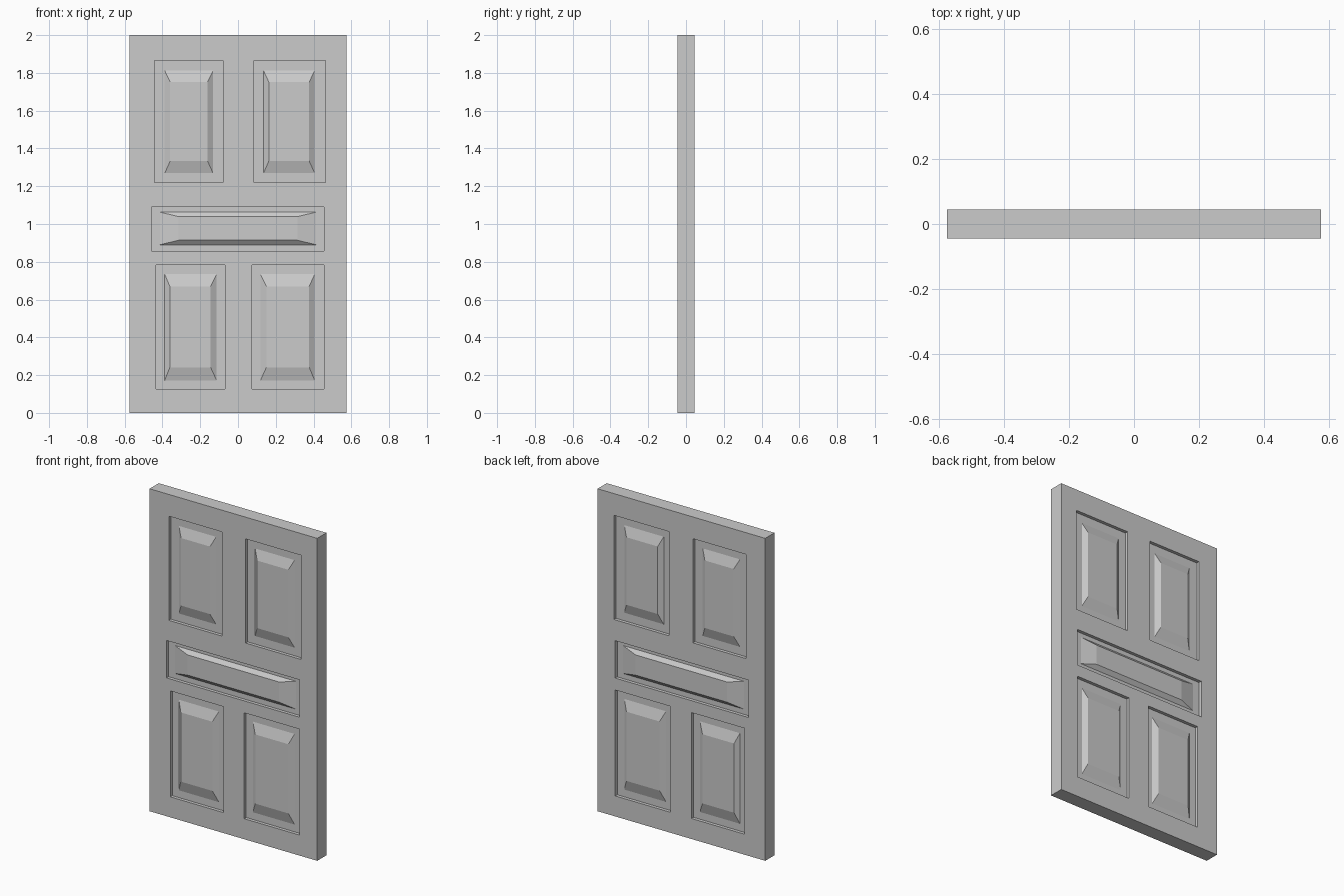
import bpy, bmesh

if "Cube" in bpy.data.objects:
    bpy.data.objects.remove(bpy.data.objects["Cube"])

WIDTH, HEIGHT, HALF = 1.15, 2.0, 0.045   # slab size, half thickness
DEPTH = 0.02                             # recess depth
RAISE = 0.02                             # height of the raised fields

# name: recess, field base, field top, each as (x0, x1, z0, z1)
PANELS = {
    "upper_left": ((-.443, -.079, 1.219, 1.865), (-.388, -.132, 1.269, 1.812), (-.359, -.161, 1.333, 1.752)),
    "upper_right": ((.084, .464, 1.219, 1.865), (.135, .406, 1.269, 1.812), (.163, .377, 1.333, 1.752)),
    "middle": ((-.459, .454, .858, 1.09), (-.414, .414, .89, 1.063), (-.314, .314, .914, 1.039)),
    "lower_left": ((-.433, -.069, .127, .784), (-.388, -.113, .172, .734), (-.361, -.145, .241, .67)),
    "lower_right": ((.074, .454, .127, .784), (.119, .406, .172, .734), (.15, .377, .241, .67)),
}


def add_prism(bm, rect_a, ya, rect_b, yb, closed=True):
    """Join two rectangles lying at depths ya and yb."""
    def ring(r, y):
        return [bm.verts.new((x, y, z)) for x, z in
                ((r[0], r[2]), (r[1], r[2]), (r[1], r[3]), (r[0], r[3]))]
    a, b = ring(rect_a, ya), ring(rect_b, yb)
    faces = [bm.faces.new(b)]
    faces += [bm.faces.new((a[i], a[(i + 1) % 4], b[(i + 1) % 4], b[i])) for i in range(4)]
    if closed:
        bm.faces.new(a[::-1])
    # ring order faces -y, so flip for prisms pointing to +y
    if yb > ya:
        bmesh.ops.reverse_faces(bm, faces=[f for f in bm.faces if b[0] in f.verts or a[0] in f.verts
                                           or b[2] in f.verts or a[2] in f.verts])


def make_object(name, bm):
    mesh = bpy.data.meshes.new(name)
    bm.to_mesh(mesh)
    bm.free()
    obj = bpy.data.objects.new(name, mesh)
    bpy.context.collection.objects.link(obj)
    return obj


# Door slab
bm = bmesh.new()
slab = (-WIDTH / 2, WIDTH / 2, 0, HEIGHT)
add_prism(bm, slab, HALF, slab, -HALF)
door = make_object("door_slab", bm)

# Recesses on both faces
bm = bmesh.new()
for recess, _, _ in PANELS.values():
    for s in (-1, 1):
        add_prism(bm, recess, s * (HALF - DEPTH), recess, s * (HALF + 0.05))
cutter = make_object("recess_cutter", bm)
cutter.hide_render = True
cutter.hide_set(True)
cut = door.modifiers.new("recesses", 'BOOLEAN')
cut.operation = 'DIFFERENCE'
cut.solver = 'EXACT'
cut.object = cutter

# Bake the cut so no helper remains
bpy.context.view_layer.objects.active = door
bpy.ops.object.modifier_apply(modifier=cut.name)
bpy.data.objects.remove(cutter)

# Raised bevelled fields in each recess, front and back
for name, (_, base, top) in PANELS.items():
    for side, s in (("front", -1), ("back", 1)):
        bm = bmesh.new()
        floor = HALF - DEPTH
        add_prism(bm, base, s * floor, top, s * (floor + RAISE), closed=False)
        make_object(f"{name}_panel_{side}", bm)
